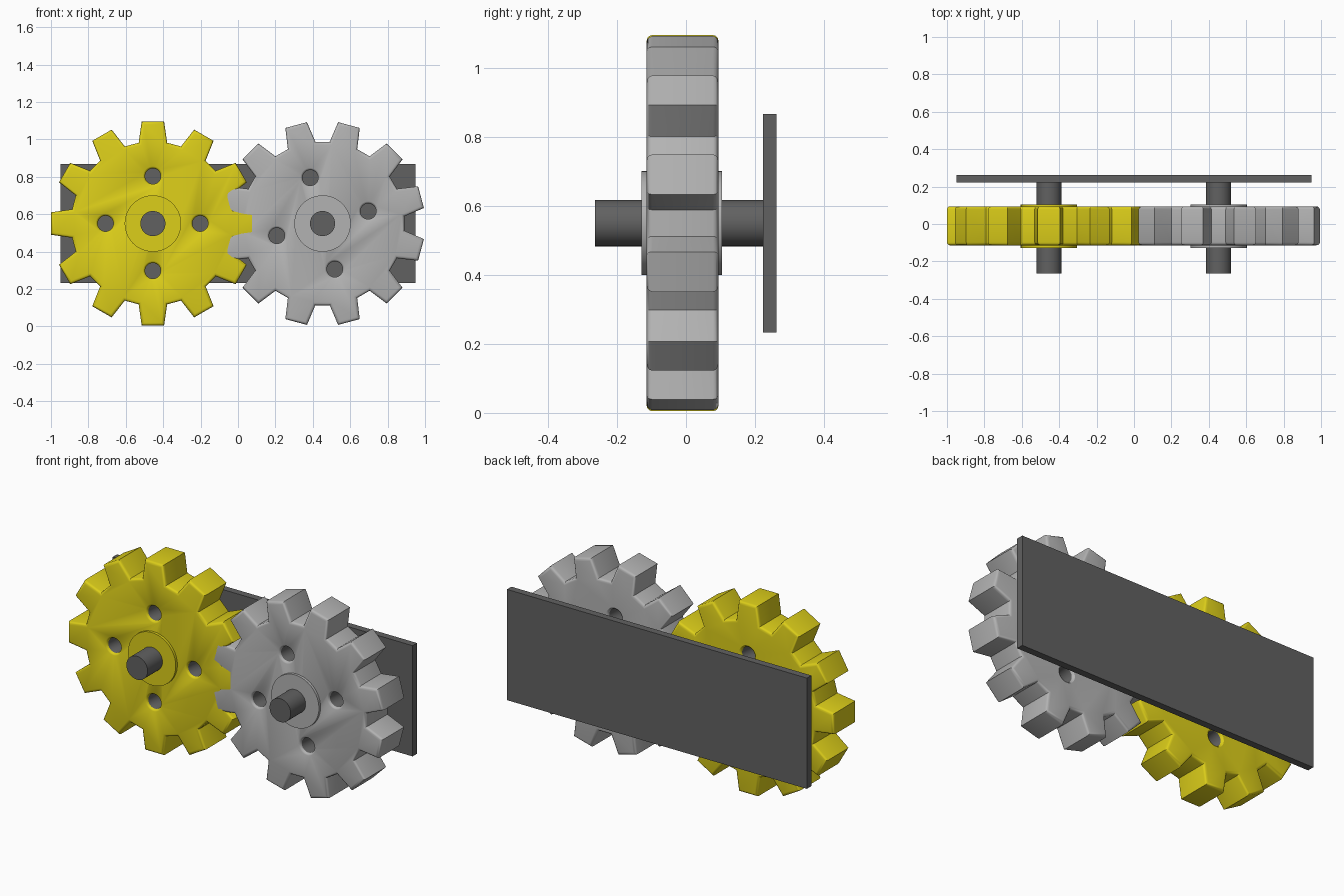
import bpy, bmesh, math
from mathutils import Matrix

if "Cube" in bpy.data.objects:
    bpy.data.objects.remove(bpy.data.objects["Cube"])

TEETH, R_TIP, R_ROOT = 12, 0.545, 0.432
Y0, Y1 = -0.114, 0.094          # gear front and back
AXIS_Z = 0.55


def material(name, rgb):
    m = bpy.data.materials.new(name)
    m.diffuse_color = (*rgb, 1)
    m.use_nodes = True
    m.node_tree.nodes["Principled BSDF"].inputs["Base Color"].default_value = m.diffuse_color
    return m


yellow = material("yellow", (0.72, 0.62, 0.01))
light = material("light_grey", (0.45, 0.45, 0.45))
dark = material("dark_grey", (0.12, 0.12, 0.12))


def make_object(name, bm, mats):
    bmesh.ops.recalc_face_normals(bm, faces=bm.faces)
    me = bpy.data.meshes.new(name)
    bm.to_mesh(me)
    bm.free()
    ob = bpy.data.objects.new(name, me)
    bpy.context.collection.objects.link(ob)
    for m in mats:
        me.materials.append(m)
    return ob


def activate(ob):
    bpy.ops.object.select_all(action='DESELECT')
    ob.select_set(True)
    bpy.context.view_layer.objects.active = ob


def smooth(ob):
    activate(ob)
    bpy.ops.object.shade_smooth_by_angle(angle=math.radians(35))


def lathe_y(bm, profile, x=0, z=0, n=32):
    """Closed solid turned about the y direction; profile is (radius, y)."""
    rings = [[bm.verts.new((x + r * math.cos(2 * math.pi * i / n), y,
                            z + r * math.sin(2 * math.pi * i / n)))
              for i in range(n)] for r, y in profile]
    for a, b in zip(rings, rings[1:]):
        for i in range(n):
            j = (i + 1) % n
            bm.faces.new((a[i], a[j], b[j], b[i]))
    bm.faces.new(rings[0])
    bm.faces.new(rings[-1])


def cylinder(name, x, r, y0, y1, mat):
    bm = bmesh.new()
    lathe_y(bm, [(r, y0), (r, y1)], x, AXIS_Z, 48)
    smooth(make_object(name, bm, [mat]))


def gear(name, x, turn, mat):
    # toothed outline, extruded, with rounded front and back rims
    bm = bmesh.new()
    outline = []
    for t in range(TEETH):
        a = turn + t * 2 * math.pi / TEETH
        for r, w in ((R_ROOT, -0.076), (R_TIP, -0.06), (R_TIP, 0.06), (R_ROOT, 0.076)):
            outline.append(bm.verts.new((r * math.cos(a) - w * math.sin(a), Y0,
                                         r * math.sin(a) + w * math.cos(a))))
    face = bm.faces.new(outline)
    ext = bmesh.ops.extrude_face_region(bm, geom=[face])["geom"]
    bmesh.ops.translate(bm, vec=(0, Y1 - Y0, 0),
                        verts=[v for v in ext if isinstance(v, bmesh.types.BMVert)])
    bmesh.ops.recalc_face_normals(bm, faces=bm.faces)
    rims = [e for e in bm.edges if abs(e.verts[0].co.y - e.verts[1].co.y) < 1e-5]
    bmesh.ops.bevel(bm, geom=rims, offset=0.016, segments=3, profile=0.5,
                    affect='EDGES')
    ob = make_object(name, bm, [mat, dark])

    # four flared lightening holes
    bm = bmesh.new()
    for k in range(4):
        a = turn + k * math.pi / 2
        lathe_y(bm, [(0.053, Y0 - 0.05), (0.053, Y0), (0.046, Y0 + 0.004), (0.042, Y0 + 0.012),
                     (0.042, Y1 - 0.012), (0.046, Y1 - 0.004), (0.053, Y1), (0.053, Y1 + 0.05)],
                0.253 * math.cos(a), 0.253 * math.sin(a))
    for f in bm.faces:
        ys = [v.co.y for v in f.verts]
        f.material_index = int(0.1 < max(ys) - min(ys))
    cutter = make_object(name + "_hole_cutter", bm, [mat, dark])
    cutter.hide_render = True
    activate(ob)
    mod = ob.modifiers.new("holes", 'BOOLEAN')
    mod.object, mod.operation, mod.solver = cutter, 'DIFFERENCE', 'EXACT'
    bpy.ops.object.modifier_apply(modifier=mod.name)
    bpy.data.objects.remove(cutter)
    ob.data.transform(Matrix.Translation((x, 0, AXIS_Z)))
    smooth(ob)


# two meshing gears, each with a hub and a shaft
for side, x, turn, mat in (("left", -0.455, 0, yellow),
                           ("right", 0.452, math.radians(15), light)):
    gear(side + "_gear", x, turn, mat)
    cylinder(side + "_hub", x, 0.151, -0.129, 0.105, mat)
    cylinder(side + "_shaft", x, 0.067, -0.264, 0.23, dark)

# backing plate
bm = bmesh.new()
bmesh.ops.create_cube(bm, size=1, matrix=Matrix.Translation((0, 0.243, AXIS_Z))
                      @ Matrix.Diagonal((1.9, 0.04, 0.634, 1)))
make_object("back_plate", bm, [dark])
